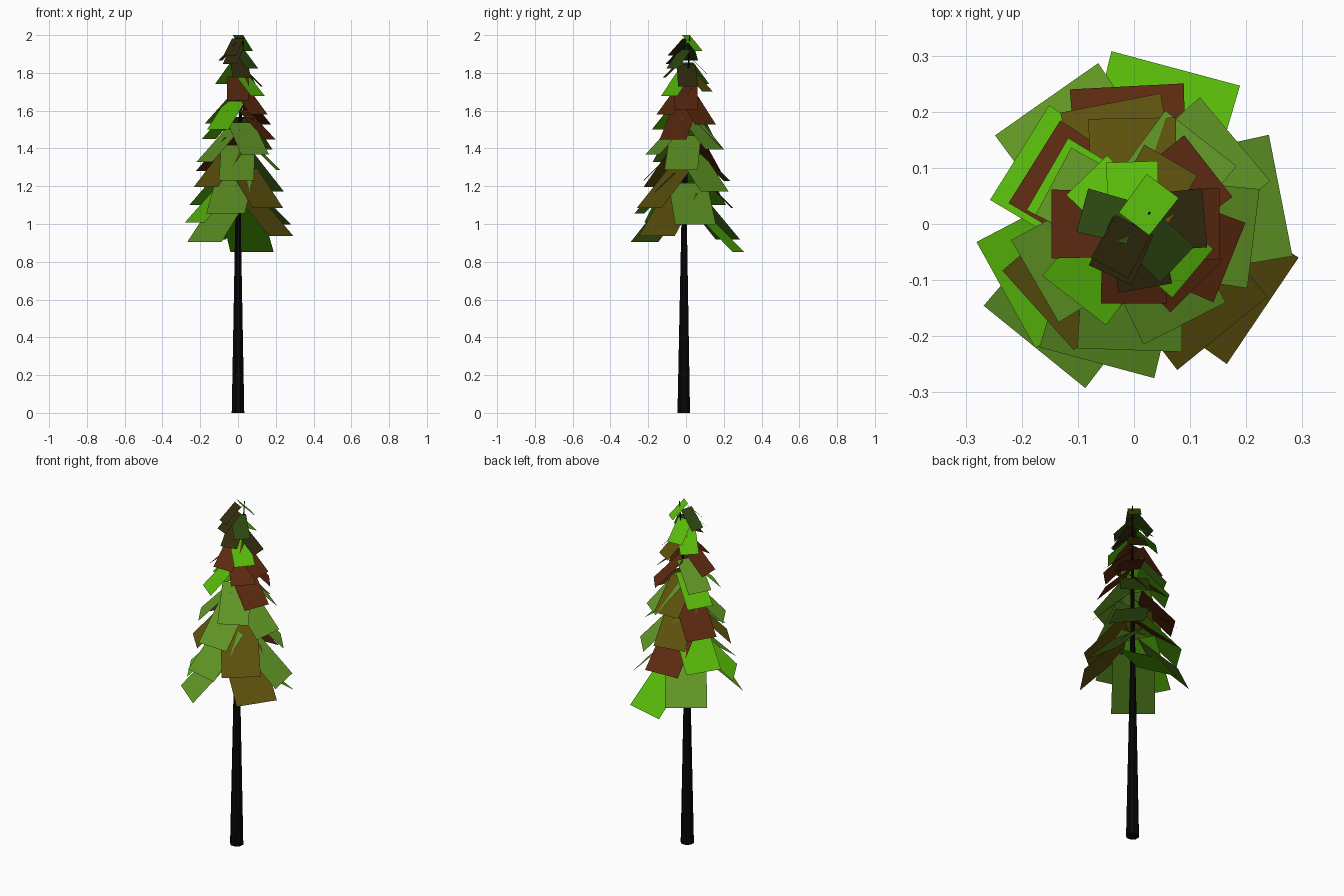
import bpy
import bmesh
import math
from mathutils import Vector

cube = bpy.data.objects.get("Cube")
if cube:
    bpy.data.objects.remove(cube, do_unlink=True)


def make_material(name, colour):
    mat = bpy.data.materials.new(name)
    mat.use_nodes = True
    mat.diffuse_color = (*colour, 1)
    mat.roughness = 1
    mat.specular_intensity = 0
    shader = mat.node_tree.nodes["Principled BSDF"]
    shader.inputs["Base Color"].default_value = (*colour, 1)
    shader.inputs["Roughness"].default_value = 1
    shader.inputs["Specular IOR Level"].default_value = 0
    return mat


def make_object(name, bm, materials):
    mesh = bpy.data.meshes.new(name)
    bm.to_mesh(mesh)
    bm.free()
    for mat in materials:
        mesh.materials.append(mat)
    obj = bpy.data.objects.new(name, mesh)
    bpy.context.collection.objects.link(obj)
    return obj


# Foliage colours, keyed by the letter used in the branch order
foliage_colours = {
    "B": make_material("bright green", (0.1, 0.5, 0.003)),
    "L": make_material("leaf green", (0.12, 0.31, 0.018)),
    "O": make_material("olive brown", (0.11, 0.083, 0.004)),
    "R": make_material("red brown", (0.108, 0.023, 0.005)),
    "G": make_material("dark green", (0.027, 0.066, 0.006)),
    "D": make_material("dark brown", (0.033, 0.026, 0.004)),
}
bark = make_material("black bark", (0.002, 0.002, 0.002))
codes = list(foliage_colours)

# Trunk: octagonal rings along a tapering, slightly leaning path
SIDES = 8
path = [((0, -0.012, 0), 0.036), ((0, -0.01, 1), 0.016),
        ((0.01, 0, 1.5), 0.01), ((0.028, 0.02, 2), 0.002)]
bm = bmesh.new()
rings = []
for centre, radius in path:
    ring = []
    for i in range(SIDES):
        a = math.tau * (i + 0.5) / SIDES
        offset = Vector((math.cos(a), math.sin(a), 0)) * radius
        ring.append(bm.verts.new(Vector(centre) + offset))
    rings.append(ring)
for low, high in zip(rings, rings[1:]):
    for i in range(SIDES):
        j = (i + 1) % SIDES
        bm.faces.new((low[i], low[j], high[j], high[i]))
bm.faces.new(reversed(rings[0]))
bm.faces.new(rings[-1])
make_object("trunk", bm, [bark])

# Branches from lowest to highest: heading in degrees, then colour letter
order = ("75B 231L 326O 125L 11L 209B 255L 309O 93R 148B 40L 222O 268L 101O "
         "353L 148R 210L 297L 52L 91O 338R 150B 232B 38R 152L 315R 0R 180R "
         "270R 320B 60O 5D 134B 280D 92B 317G 245D 165G 241D 53B").split()
SLOPE = math.radians(45)
WIDEST, NARROWEST = 0.287, 0.085
HEAVY_SIDE = math.radians(140)


def add_branch(bm, heading, t, code):
    """Rectangular spray hanging outward and down; t runs from bottom to top."""
    out = Vector((math.cos(heading), math.sin(heading), 0))
    side = Vector((-out.y, out.x, 0))
    reach = WIDEST + (NARROWEST - WIDEST) * t
    root = (reach - NARROWEST) * 0.25
    sag = 0.055 * (1 - t) * max(0, math.cos(heading - HEAVY_SIDE))
    tip_z = 0.875 + 1.2 * t - 0.16 * t ** 2 - sag
    root_z = tip_z + (reach - root) * math.tan(SLOPE)
    half = 0.41 * reach + 0.001

    def corner(radius, z, width):
        return bm.verts.new(out * radius + side * width + Vector((0, 0, z)))

    face = bm.faces.new((corner(root, root_z, half * 0.95),
                         corner(root, root_z, -half * 0.95),
                         corner(reach, tip_z, -half),
                         corner(reach, tip_z, half)))
    face.smooth = True
    face.material_index = codes.index(code)


bm = bmesh.new()
for i, entry in enumerate(order):
    add_branch(bm, math.radians(int(entry[:-1])), i / (len(order) - 1), entry[-1])
foliage = make_object("foliage", bm, foliage_colours.values())

# Normals leaning upward shade the sprays as one soft canopy
up = Vector((0, 0, 1))
normals = [(poly.normal + up).normalized()
           for poly in foliage.data.polygons for _ in poly.loop_indices]
foliage.data.normals_split_custom_set(normals)
